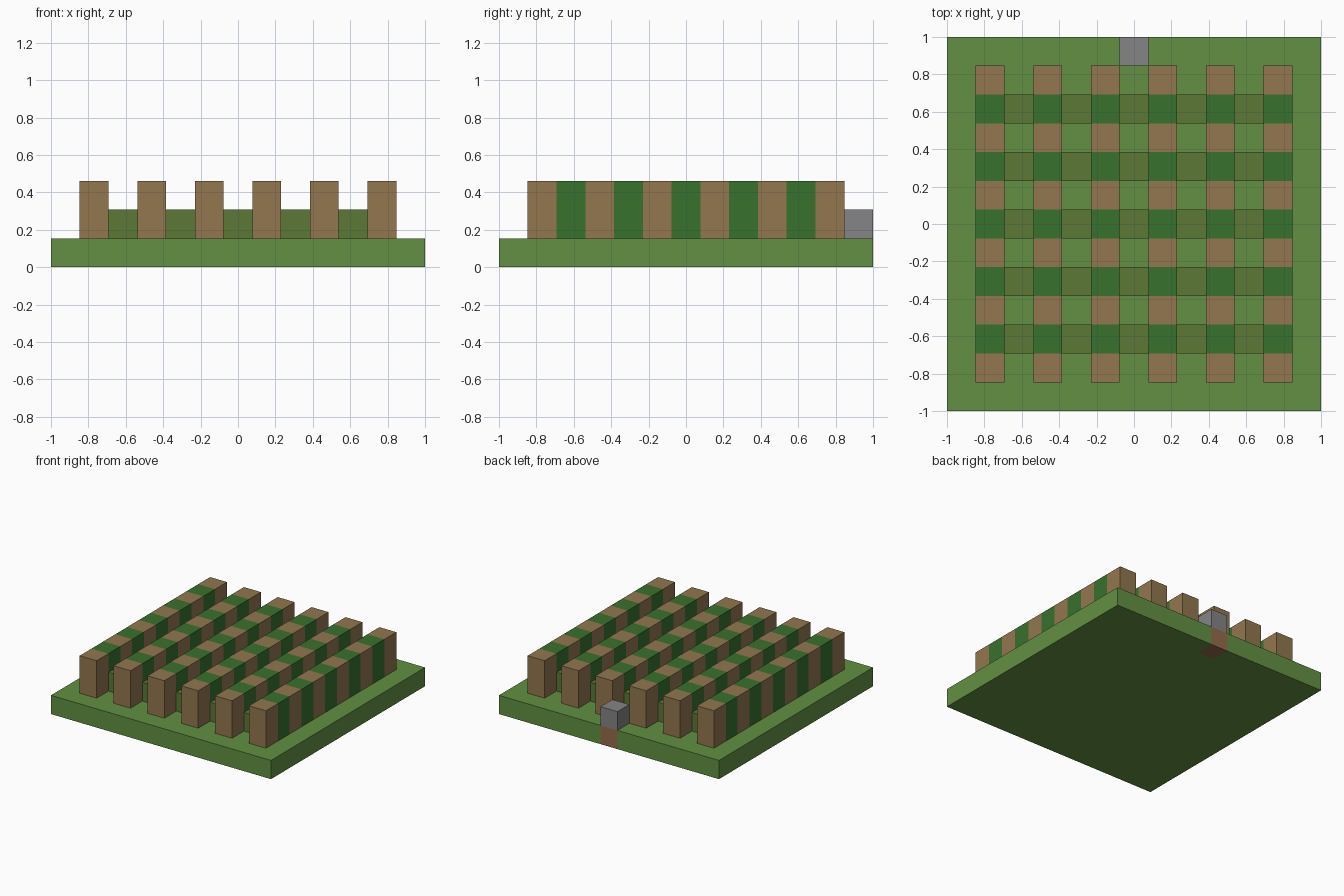
import bpy, bmesh
from mathutils import Matrix, Vector

cube = bpy.data.objects.get("Cube")
if cube:
    bpy.data.objects.remove(cube, do_unlink=True)

N = 13          # blocks along each side
U = 2 / N       # size of one block


def material(name, rgb):
    def linear(c):
        c /= 255
        return c / 12.92 if c < 0.04045 else ((c + 0.055) / 1.055) ** 2.4
    color = [linear(c) for c in rgb] + [1]
    m = bpy.data.materials.new(name)
    m.use_nodes = True
    m.diffuse_color = color
    m.node_tree.nodes["Principled BSDF"].inputs["Base Color"].default_value = color
    return m


grass = material("grass green", (98, 144, 66))
soil = material("soil brown", (150, 108, 74))
wood = material("wood brown", (146, 119, 79))
leaf = material("leaf green", (57, 113, 45))
shrub = material("shrub olive", (92, 120, 54))
stone = material("stone grey", (133, 132, 134))


def add_object(name, bm, mats):
    bmesh.ops.recalc_face_normals(bm, faces=bm.faces[:])
    mesh = bpy.data.meshes.new(name)
    bm.to_mesh(mesh)
    bm.free()
    for m in mats:
        mesh.materials.append(m)
    obj = bpy.data.objects.new(name, mesh)
    bpy.context.collection.objects.link(obj)


def box(bm, cell, size):
    """Box given by its lowest block cell and its size in blocks."""
    cell, size = Vector(cell), Vector(size)
    centre = (cell + size / 2) * U - Vector((1, 1, 0))
    bmesh.ops.create_cube(bm, size=1, matrix=Matrix.Translation(centre)
                          @ Matrix.Diagonal((*(size * U), 1)))


# Grass slab with a one-block notch in the middle of the back edge
bm = bmesh.new()
mid = N // 2
outline = [(0, 0), (N, 0), (N, N), (mid + 1, N), (mid + 1, N - 1),
           (mid, N - 1), (mid, N), (0, N)]
base = bm.faces.new([bm.verts.new((x * U - 1, y * U - 1, 0)) for x, y in outline])
top = bmesh.ops.extrude_face_region(bm, geom=[base], use_keep_orig=True)["geom"]
bmesh.ops.translate(bm, vec=(0, 0, U),
                    verts=[v for v in top if isinstance(v, bmesh.types.BMVert)])
add_object("grass_slab", bm, [grass])

# Soil block filling the notch, with a stone on it
for name, z, mat in (("soil_block", 0, soil), ("stone_block", 1, stone)):
    bm = bmesh.new()
    box(bm, (mid, N - 1, z), (1, 1, 1))
    add_object(name, bm, [mat])

# Long rows, cut into alternating wood and leaf bands
for row, x in enumerate(range(1, N - 1, 2), 1):
    bm = bmesh.new()
    box(bm, (x, 1, 1), (1, N - 2, 2))
    for y in range(2, N - 1):
        bmesh.ops.bisect_plane(bm, geom=bm.verts[:] + bm.edges[:] + bm.faces[:],
                               plane_co=(0, y * U - 1, 0), plane_no=(0, 1, 0))
    for f in bm.faces:
        band = int((f.calc_center_median().y + 1) / U)
        end = abs(f.normal.y) > 0.5
        f.material_index = 0 if end or band % 2 else 1
    add_object(f"hedge_row_{row}", bm, [wood, leaf])

# Low shrubs between the rows, beside the leaf bands
bm = bmesh.new()
for x in range(2, N - 2, 2):
    for y in range(2, N - 2, 2):
        box(bm, (x, y, 1), (1, 1, 1))
add_object("low_shrubs", bm, [shrub])
